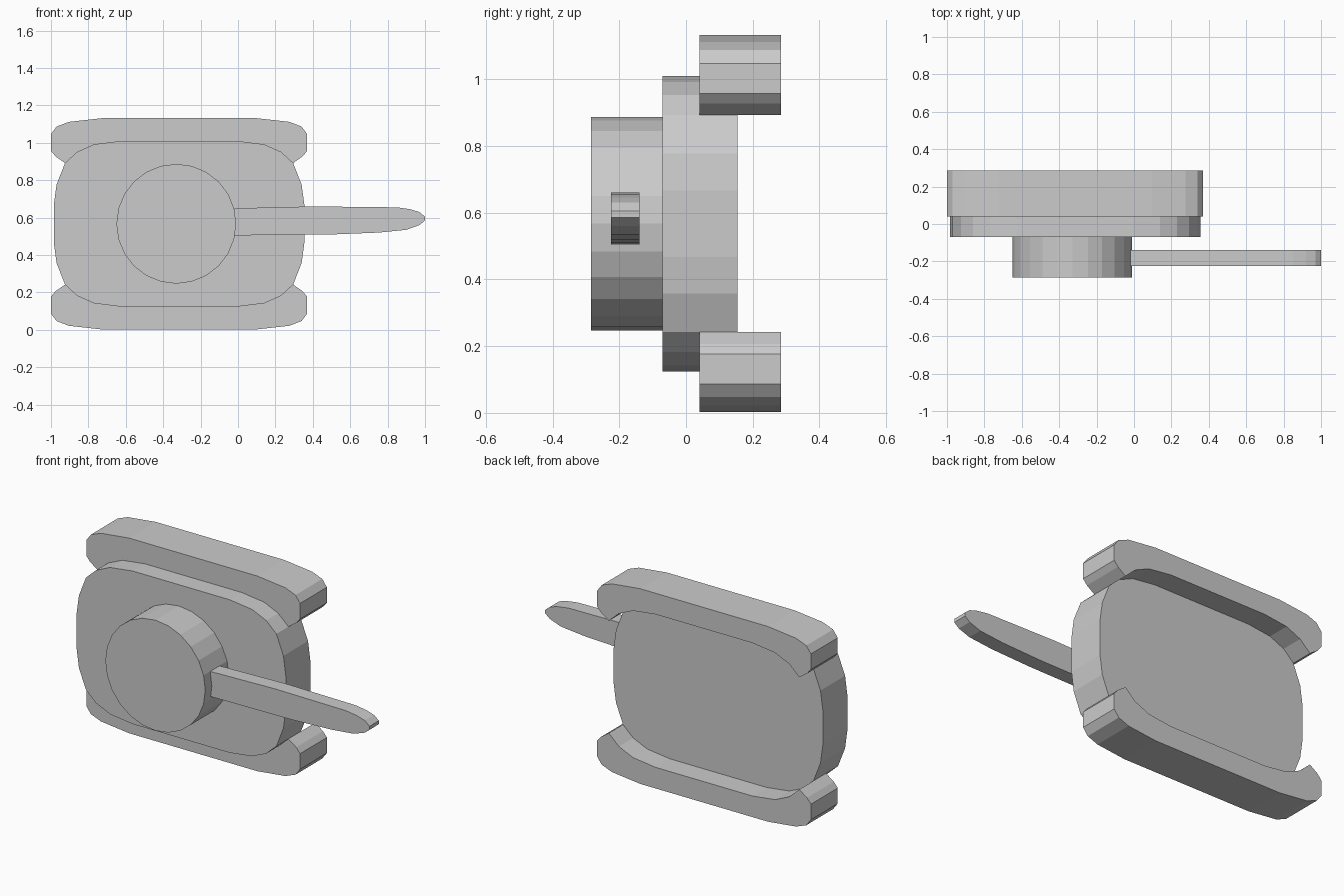
import bpy
import bmesh
import math

cube = bpy.data.objects.get("Cube")
if cube:
    bpy.data.objects.remove(cube, do_unlink=True)

grey = bpy.data.materials.new("plain grey")
grey.use_nodes = True
colour = (0.6, 0.6, 0.6, 1)
grey.diffuse_color = colour
grey.node_tree.nodes["Principled BSDF"].inputs["Base Color"].default_value = colour

# Centre of the hull, shared by the tracks and turret
CX, CZ = -0.315, 0.567


def extrude_profile(name, points, y_front, y_back):
    """Solid made by sweeping an (x, z) outline from y_front to y_back."""
    bm = bmesh.new()
    face = bm.faces.new([bm.verts.new((x, y_front, z)) for x, z in points])
    swept = bmesh.ops.extrude_face_region(bm, geom=[face], use_keep_orig=True)
    moved = [v for v in swept["geom"] if isinstance(v, bmesh.types.BMVert)]
    bmesh.ops.translate(bm, verts=moved, vec=(0, y_back - y_front, 0))
    bmesh.ops.recalc_face_normals(bm, faces=bm.faces)
    mesh = bpy.data.meshes.new(name)
    bm.to_mesh(mesh)
    bm.free()
    mesh.materials.append(grey)
    obj = bpy.data.objects.new(name, mesh)
    bpy.context.collection.objects.link(obj)
    return obj


def mirror_x(points):
    return points + [(-x, z) for x, z in reversed(points)]


def mirror_z(points):
    return points + [(x, -z) for x, z in reversed(points)]


def place(points, flip=1):
    return [(CX + x, CZ + flip * z) for x, z in points]


# Rounded corner of the hull, from its side to its long edge
corner = [(0.67, 0.1), (0.655, 0.21), (0.61, 0.325),
          (0.545, 0.385), (0.455, 0.425), (0.31, 0.443)]
hull = mirror_z(mirror_x(corner))
extrude_profile("hull", place(hull), -0.07, 0.155)

# Each track hugs the hull corner, then wraps round its own blunt end
track_end = corner[:1:-1] + [(0.66, 0.36), (0.685, 0.39), (0.685, 0.48),
                             (0.655, 0.52), (0.59, 0.545), (0.41, 0.565)]
for name, flip in (("upper_track", 1), ("lower_track", -1)):
    extrude_profile(name, place(mirror_x(track_end), flip), 0.04, 0.285)

# Round turret
sides = 24
turret = [(-0.33 + 0.32 * math.cos(math.tau * i / sides),
           CZ + 0.32 * math.sin(math.tau * i / sides)) for i in range(sides)]
extrude_profile("turret", turret, -0.285, -0.07)

# Flat barrel with a rounded tip
barrel = [(-0.02, 0.505), (0.5, 0.51), (0.75, 0.52), (0.9, 0.535),
          (0.97, 0.56), (1, 0.585), (1, 0.605), (0.97, 0.63),
          (0.92, 0.645), (0.85, 0.655), (0.4, 0.66), (-0.02, 0.65)]
extrude_profile("barrel", barrel, -0.225, -0.14)
